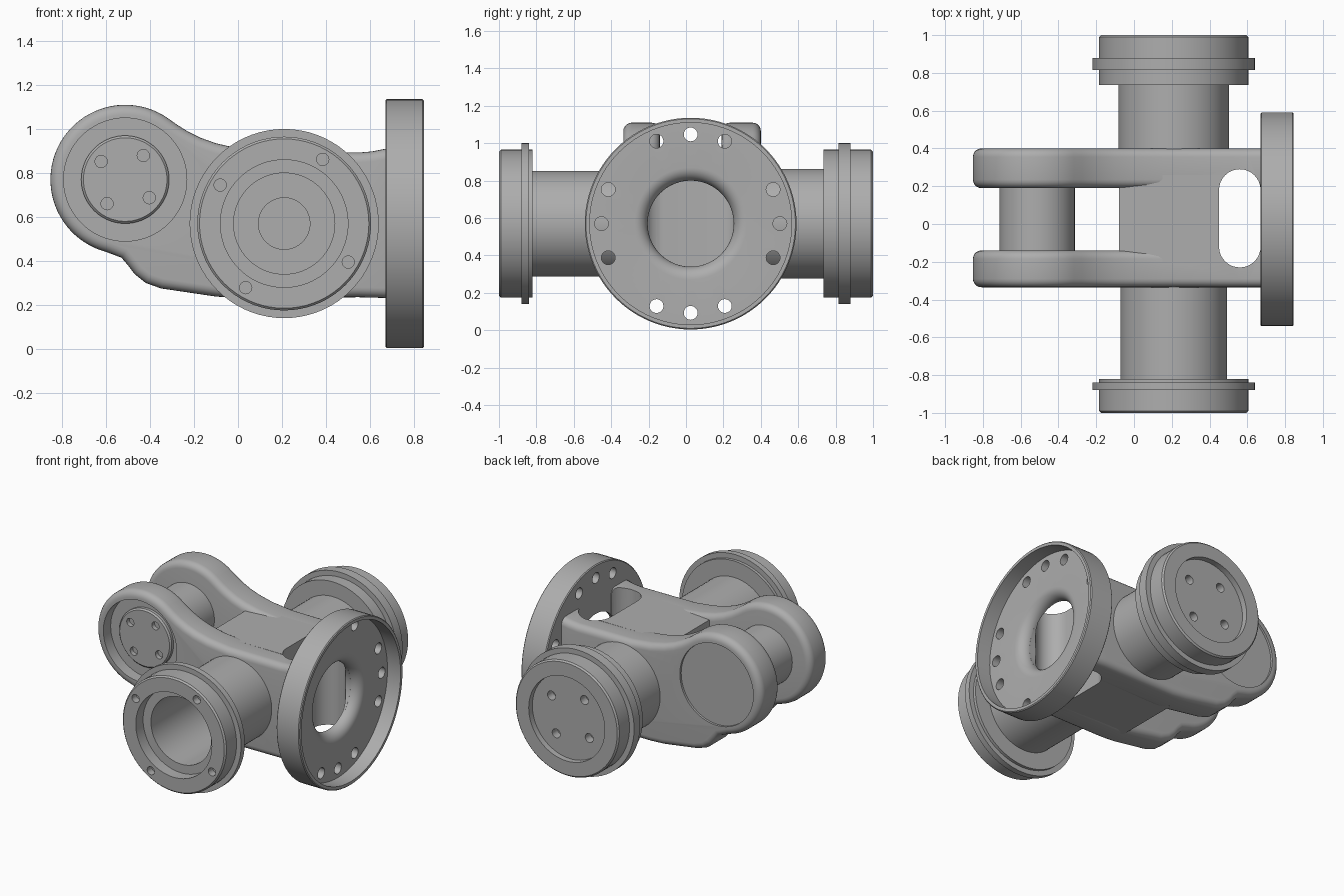
import bpy, bmesh
from math import sin, cos, pi, radians
from mathutils import Vector, Matrix

if "Cube" in bpy.data.objects:
    bpy.data.objects.remove(bpy.data.objects["Cube"])

grey = bpy.data.materials.new("machined grey")
grey.use_nodes = True
grey.diffuse_color = (0.42, 0.42, 0.42, 1)
grey.node_tree.nodes["Principled BSDF"].inputs["Base Color"].default_value = (0.42, 0.42, 0.42, 1)

# Rotations that carry the local z axis onto the wanted axis
TURN = {"x": Matrix.Rotation(pi / 2, 4, "Y"),
        "y": Matrix.Rotation(-pi / 2, 4, "X")}


def finish(name, bm):
    bmesh.ops.recalc_face_normals(bm, faces=bm.faces)
    mesh = bpy.data.meshes.new(name)
    bm.to_mesh(mesh)
    bm.free()
    mesh.materials.append(grey)
    obj = bpy.data.objects.new(name, mesh)
    bpy.context.collection.objects.link(obj)
    return obj


def lathe(name, profile, centre, axis, steps=72):
    """Spin (radius, distance) points round an axis through centre."""
    bm = bmesh.new()
    verts = [bm.verts.new((r, 0, h)) for r, h in profile]
    edges = [bm.edges.new(pair) for pair in zip(verts, verts[1:])]
    bmesh.ops.spin(bm, geom=verts + edges, cent=(0, 0, 0), axis=(0, 0, 1),
                   angle=2 * pi, steps=steps)
    bmesh.ops.remove_doubles(bm, verts=bm.verts, dist=1e-5)
    bm.transform(Matrix.Translation(centre) @ TURN[axis])
    return finish(name, bm)


def rod(r, a, b, centre, axis, steps=72):
    return lathe("cutter", [(0, a), (r, a), (r, b), (0, b)], centre, axis, steps)


def prism(name, points, offset):
    """Extrude a closed outline of 3D points along offset."""
    bm = bmesh.new()
    face = bm.faces.new([bm.verts.new(p) for p in points])
    new = bmesh.ops.extrude_face_region(bm, geom=[face])["geom"]
    bmesh.ops.translate(bm, vec=offset,
                        verts=[g for g in new if isinstance(g, bmesh.types.BMVert)])
    return finish(name, bm)


def apply(obj, mod):
    with bpy.context.temp_override(object=obj, active_object=obj):
        bpy.ops.object.modifier_apply(modifier=mod.name)


def cut(obj, cutter):
    mod = obj.modifiers.new("cut", "BOOLEAN")
    mod.operation, mod.solver, mod.object = "DIFFERENCE", "EXACT", cutter
    cutter.hide_render = True
    apply(obj, mod)
    bpy.data.objects.remove(cutter)


def bolt_holes(obj, centre, ring, start, a, b, r=0.028):
    for k in range(4):
        t = radians(start + 90 * k)
        cut(obj, rod(r, a, b, centre + Vector((ring * cos(t), 0, ring * sin(t))), "y", 16))


def arc(cx, cy, r, a, b, n):
    return [(cx + r * cos(radians(a + (b - a) * i / n)),
             cy + r * sin(radians(a + (b - a) * i / n))) for i in range(n + 1)]


PIVOT = Vector((-0.513, 0, 0.77))
HUB = Vector((0.21, 0, 0.57))
FLANGE = Vector((0, 0.025, 0.57))

# Side plates: round fork eye flowing into a straight arm
outline = arc(PIVOT.x, PIVOT.z, 0.34, 55, 255, 44) + [
    (-0.53, 0.415), (-0.5, 0.38), (-0.47, 0.34), (-0.42, 0.3), (-0.35, 0.275),
    (-0.1, 0.238), (0, 0.232), (0.55, 0.235), (0.735, 0.23), (0.735, 0.92),
    (0.66, 0.908), (0.61, 0.898), (0.55, 0.893), (0.15, 0.895), (0, 0.912),
    (-0.1, 0.935), (-0.17, 0.96), (-0.23, 0.99), (-0.275, 1.018)]


def slot_cutter():
    pts = arc(0.56, 0.18, 0.11, 0, 180, 16) + arc(0.56, -0.12, 0.11, 180, 360, 16)
    return prism("cutter", [(x, y, -0.5) for x, y in pts], (0, 0, 2))


def open_arm(obj):
    """Cut the cross slot and clear the space behind the flange mouth."""
    cut(obj, slot_cutter())
    cut(obj, lathe("cutter", [(0, 0.55), (0.23, 0.55), (0.23, 0.68), (0.31, 0.68),
                              (0.31, 0.9), (0, 0.9)], FLANGE, "x"))


plates = []
for name, y0, y1 in (("front_plate", -0.335, -0.14), ("back_plate", 0.19, 0.4)):
    plate = prism(name, [(x, y0, z) for x, z in outline], (0, y1 - y0, 0))
    bevel = plate.modifiers.new("round", "BEVEL")
    bevel.width, bevel.segments = 0.045, 5
    bevel.limit_method, bevel.angle_limit = "ANGLE", radians(50)
    bevel.use_clamp_overlap = False
    apply(plate, bevel)
    open_arm(plate)
    plates.append(plate)
cut(plates[0], rod(0.28, -0.6, -0.255, PIVOT, "y"))
cut(plates[1], rod(0.28, 0.385, 0.6, PIVOT, "y"))

# Solid web joining the plates
web = prism("centre_web", [(-0.08, -0.2, 0.235), (0.58, -0.2, 0.235),
                           (0.58, -0.2, 0.895), (-0.08, -0.2, 0.895)], (0, 0.46, 0))
open_arm(web)

# Pivot pin between the fork eyes
pin = lathe("pivot_pin", [(0, -0.285), (0.19, -0.285), (0.2, -0.275), (0.2, 0.3), (0, 0.3)],
            PIVOT, "y")
bolt_holes(pin, PIVOT, 0.137, 53, -0.4, -0.25)

# Front trunnion with a stepped bore
front = lathe("front_trunnion", [
    (0, -0.36), (0.117, -0.36), (0.117, -0.4), (0.23, -0.4), (0.23, -0.92), (0.29, -0.92),
    (0.29, -1), (0.385, -1), (0.395, -0.99), (0.395, -0.88), (0.43, -0.88), (0.43, -0.84),
    (0.395, -0.84), (0.395, -0.82), (0.282, -0.82), (0.282, -0.3), (0, -0.3)], HUB, "y")
bolt_holes(front, HUB, 0.34, 59, -1.1, -0.95)

# Back trunnion with a shallow dished cap
back = lathe("back_trunnion", [
    (0, 0.35), (0.293, 0.35), (0.293, 0.735), (0.395, 0.735), (0.395, 0.815), (0.43, 0.815),
    (0.43, 0.88), (0.395, 0.88), (0.395, 0.99), (0.385, 1), (0.29, 1), (0.29, 0.96),
    (0, 0.96)], HUB, "y")
bolt_holes(back, HUB, 0.18, 37, 0.9, 1.1, 0.031)

# Round end flange: raised rim, flared mouth, bolt circle without the diagonals
mouth = arc(0.3, 0.675, 0.07, 180, 90, 8)
ring = [(0.23, 0.67)] + mouth + [
    (0.54, 0.745), (0.54, 0.845), (0.56, 0.845), (0.566, 0.839), (0.566, 0.676),
    (0.56, 0.67), (0.23, 0.67)]
flange = lathe("end_flange", ring, FLANGE, "x", 96)
for k in range(16):
    if k % 4 != 2:
        t = k * pi / 8
        spot = FLANGE + Vector((0, 0.477 * cos(t), 0.477 * sin(t)))
        cut(flange, rod(0.037, 0.6, 0.8, spot, "x", 20))

# Smooth shading with crisp edges
for obj in plates + [web, pin, front, back, flange]:
    bpy.ops.object.select_all(action="DESELECT")
    obj.select_set(True)
    bpy.context.view_layer.objects.active = obj
    bpy.ops.object.shade_smooth_by_angle(angle=radians(35))
